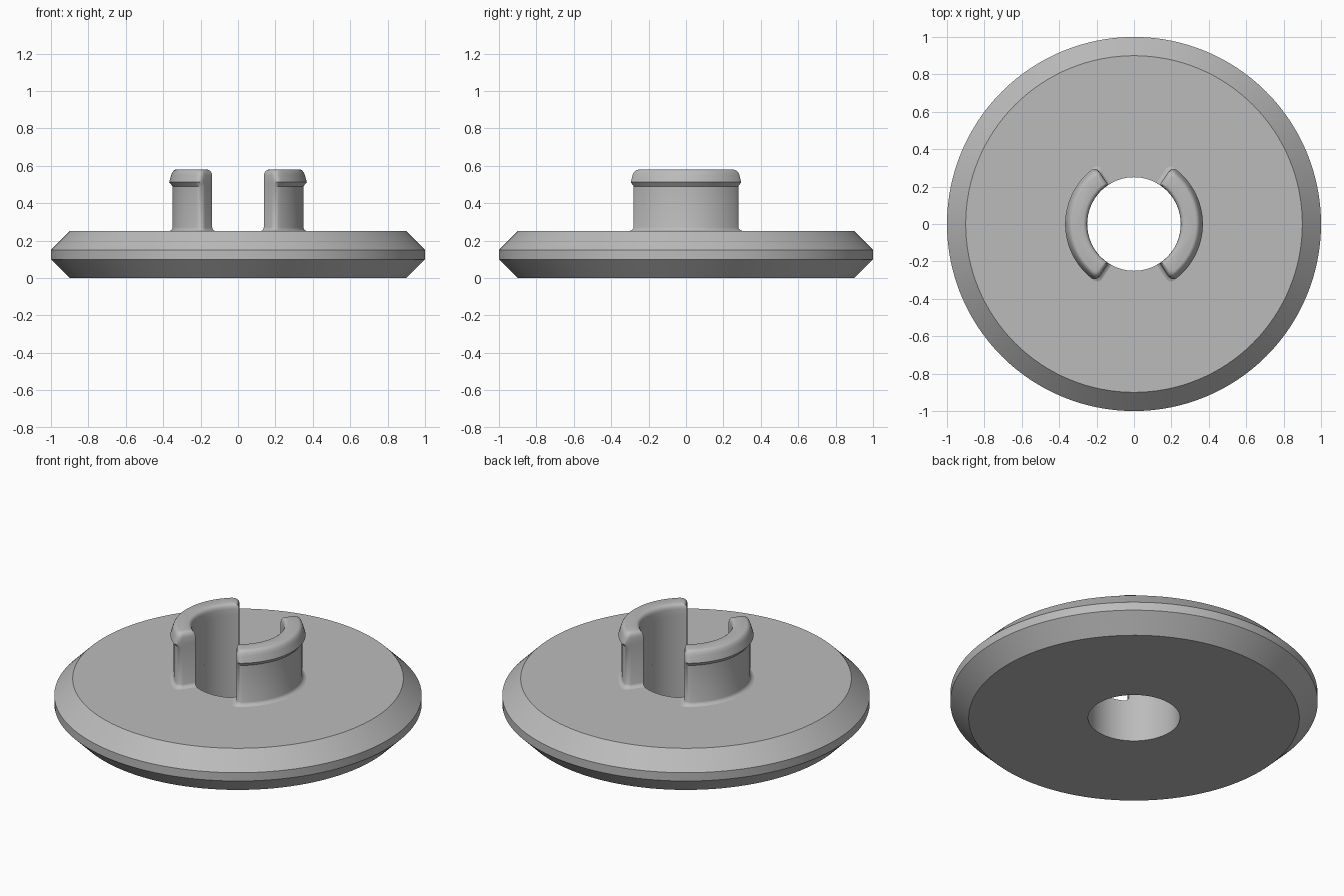
import bpy, bmesh, math
from math import sin, cos, pi

cube = bpy.data.objects.get("Cube")
if cube:
    bpy.data.objects.remove(cube, do_unlink=True)

grey = bpy.data.materials.new("plain grey")
grey.use_nodes = True
grey.diffuse_color = (0.5, 0.5, 0.5, 1)
grey.node_tree.nodes["Principled BSDF"].inputs["Base Color"].default_value = (0.5, 0.5, 0.5, 1)

HOLE = 0.25
DISC_TOP = 0.25


def loft(name, rings, closed, angle):
    """Bridge equal-length point rings; join last to first, or cap both ends."""
    bm = bmesh.new()
    loops = [[bm.verts.new(p) for p in ring] for ring in rings]
    pairs = list(zip(loops, loops[1:]))
    if closed:
        pairs.append((loops[-1], loops[0]))
    n = len(loops[0])
    for a, b in pairs:
        for i in range(n):
            j = (i + 1) % n
            bm.faces.new((a[i], a[j], b[j], b[i]))
    if not closed:
        bm.faces.new(loops[0])
        bm.faces.new(loops[-1])
    bmesh.ops.recalc_face_normals(bm, faces=bm.faces)
    mesh = bpy.data.meshes.new(name)
    bm.to_mesh(mesh)
    bm.free()
    mesh.materials.append(grey)
    obj = bpy.data.objects.new(name, mesh)
    bpy.context.collection.objects.link(obj)
    bpy.ops.object.select_all(action='DESELECT')
    obj.select_set(True)
    bpy.context.view_layer.objects.active = obj
    bpy.ops.object.shade_smooth_by_angle(angle=math.radians(angle))
    return obj


def circle(r, z, n=128):
    return [(r * cos(2 * pi * i / n), r * sin(2 * pi * i / n), z) for i in range(n)]


def clip_outline(side, z, outer, inner, grow, half=math.radians(56.5), corner=0.03):
    """Plan of a ring sector with rounded outer corners."""
    polar = []
    steps = 32
    edge = half + grow / inner
    for i in range(steps + 1):
        polar.append((inner, edge * (1 - 2 * i / steps)))
    # Rounded corner, lower end first
    bend = []
    for i in range(7):
        t = pi / 2 * i / 6
        r = outer - corner + corner * sin(t)
        bend.append((r, half + (grow - corner * (1 - cos(t))) / r))
    polar += [(r, -a) for r, a in bend]
    last = bend[-1][1]
    for i in range(1, steps):
        polar.append((outer, last * (2 * i / steps - 1)))
    polar += reversed(bend)
    return [(side * r * cos(a), r * sin(a), z) for r, a in polar]


# Bevelled disc with a central hole
disc_profile = [(HOLE, 0), (0.9, 0), (1, 0.1), (1, 0.15), (0.9, DISC_TOP), (HOLE, DISC_TOP)]
loft("disc", [circle(r, z) for r, z in disc_profile], True, 30)

# Clip layers: height, outer radius, inner radius, end growth
clip_layers = [
    (DISC_TOP, 0.37, HOLE, 0.02),
    (0.254, 0.36, HOLE, 0.01),
    (0.261, 0.353, HOLE, 0.003),
    (0.27, 0.35, HOLE, 0),
    (0.49, 0.35, HOLE, 0),
    (0.512, 0.368, HOLE, 0),
    (0.55, 0.357, HOLE, 0),
    (0.563, 0.352, 0.252, -0.003),
    (0.573, 0.345, 0.257, -0.009),
    (0.578, 0.338, 0.264, -0.016),
    (0.58, 0.33, 0.272, -0.024),
]
for name, side in (("left_clip", 1), ("right_clip", -1)):
    loft(name, [clip_outline(side, *layer) for layer in clip_layers], False, 35)
